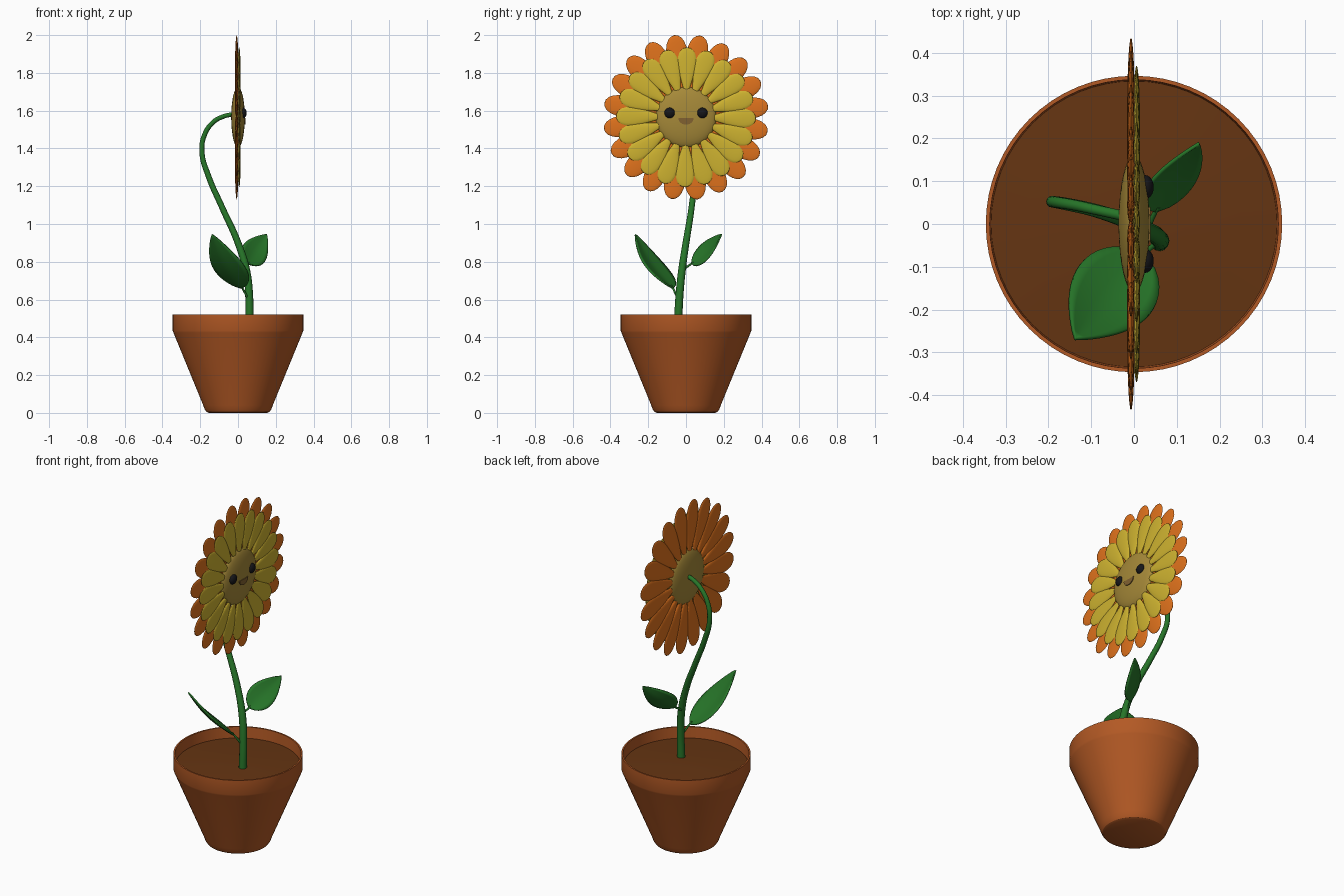
import bpy, bmesh, math
from mathutils import Vector, Matrix

if "Cube" in bpy.data.objects:
    bpy.data.objects.remove(bpy.data.objects["Cube"])

FLOWER_Z = 1.565


def material(name, rgb):
    m = bpy.data.materials.new(name)
    m.diffuse_color = (*rgb, 1)
    m.use_nodes = True
    m.node_tree.nodes["Principled BSDF"].inputs["Base Color"].default_value = m.diffuse_color
    return m


TERRACOTTA = material("terracotta", (0.45, 0.10, 0.018))
SOIL = material("soil", (0.13, 0.035, 0.006))
GREEN = material("green", (0.02, 0.18, 0.022))
YELLOW = material("yellow", (0.62, 0.45, 0.03))
ORANGE = material("orange", (0.75, 0.17, 0.012))
GOLD = material("gold", (0.38, 0.25, 0.04))
BROWN = material("brown", (0.22, 0.12, 0.03))
BLACK = material("black", (0.008, 0.008, 0.01))


def finish(name, bm, mat, angle=40):
    bmesh.ops.recalc_face_normals(bm, faces=bm.faces)
    me = bpy.data.meshes.new(name)
    bm.to_mesh(me)
    bm.free()
    me.materials.append(mat)
    ob = bpy.data.objects.new(name, me)
    bpy.context.collection.objects.link(ob)
    bpy.ops.object.select_all(action='DESELECT')
    ob.select_set(True)
    bpy.context.view_layer.objects.active = ob
    bpy.ops.object.shade_smooth_by_angle(angle=math.radians(angle))
    return ob


def lathe(name, profile, mat, angle=25):
    bm = bmesh.new()
    vs = [bm.verts.new((r, 0, z)) for r, z in profile]
    es = [bm.edges.new(p) for p in zip(vs, vs[1:])]
    bmesh.ops.spin(bm, geom=vs + es, cent=(0, 0, 0), axis=(0, 0, 1),
                   angle=math.tau, steps=64)
    bmesh.ops.remove_doubles(bm, verts=bm.verts, dist=1e-5)
    return finish(name, bm, mat, angle)


def ellipsoid(name, centre, radii, mat):
    bm = bmesh.new()
    bmesh.ops.create_uvsphere(bm, u_segments=40, v_segments=20, radius=1,
                              matrix=Matrix.Rotation(math.pi / 2, 4, 'Y'))
    bmesh.ops.scale(bm, vec=radii, verts=bm.verts)
    bmesh.ops.translate(bm, vec=centre, verts=bm.verts)
    return finish(name, bm, mat, 80)


def tube(name, points, mat):
    """Smooth round tube through (x, y, z, radius) points."""
    cu = bpy.data.curves.new(name, 'CURVE')
    cu.dimensions = '3D'
    cu.bevel_depth = 1
    cu.bevel_resolution = 4
    cu.resolution_u = 8
    cu.use_fill_caps = True
    sp = cu.splines.new('BEZIER')
    sp.bezier_points.add(len(points) - 1)
    for bp, p in zip(sp.bezier_points, points):
        bp.co, bp.radius = p[:3], p[3]
        bp.handle_left_type = bp.handle_right_type = 'AUTO'
    cu.materials.append(mat)
    ob = bpy.data.objects.new(name, cu)
    bpy.context.collection.objects.link(ob)
    return ob


def petal_ring(name, r_in, r_out, half_width, half_thick, x, start, mat, count=20):
    """Ring of flattened teardrop petals, each widening toward its tip."""
    bm = bmesh.new()
    mid, half = (r_in + r_out) / 2, (r_out - r_in) / 2
    for i in range(count):
        new = bmesh.ops.create_uvsphere(bm, u_segments=16, v_segments=14, radius=1)["verts"]
        rot = Matrix.Rotation(math.radians(start + i * 360 / count) - math.pi / 2, 4, 'X')
        for v in new:
            s = v.co.z
            p = Vector((v.co.x * half_thick, v.co.y * half_width * (1 + 0.8 * s), mid + half * s))
            v.co = rot @ p + Vector((x, 0, FLOWER_Z))
    return finish(name, bm, mat, 80)


def leaf(name, base, tip, across, width, mat):
    """Pointed, gently cupped leaf from base to tip."""
    base, tip = Vector(base), Vector(tip)
    along = tip - base
    side = Vector(across)
    side = (side - along * side.dot(along) / along.length_squared).normalized()
    up = along.cross(side).normalized()
    if up.z < 0:
        up.negate()
    nu, nv = 18, 8
    bm = bmesh.new()
    rows = []
    for i in range(nu + 1):
        u = 0.002 + 0.996 * i / nu
        w = 0.5 * width * math.sin(math.pi * u ** 0.72) ** 0.85
        row = []
        for j in range(nv + 1):
            v = 2 * j / nv - 1
            lift = 0.14 * w * abs(v) ** 1.3 - 0.06 * along.length * math.sin(math.pi * u)
            row.append(bm.verts.new(base + along * u + side * w * v + up * lift))
        rows.append(row)
    for a, b in zip(rows, rows[1:]):
        for j in range(nv):
            bm.faces.new((a[j], a[j + 1], b[j + 1], b[j]))
    ob = finish(name, bm, mat, 60)
    mod = ob.modifiers.new("thickness", 'SOLIDIFY')
    mod.thickness = 0.008
    mod.offset = 0
    return ob


# Pot and soil
lathe("pot", [(0, 0), (0.155, 0), (0.168, 0.006), (0.177, 0.02), (0.184, 0.04),
              (0.342, 0.425), (0.346, 0.435), (0.346, 0.52), (0.337, 0.52),
              (0.333, 0.44), (0, 0.43)], TERRACOTTA)
lathe("soil", [(0.335, 0.455), (0.25, 0.46), (0.12, 0.468), (0, 0.47)], SOIL, 60)

# Stem
tube("stem", [(0.06, -0.042, 0.45, 0.022), (0.06, -0.036, 0.6, 0.021),
              (0.045, -0.022, 0.75, 0.02), (0.0, 0.0, 0.9, 0.018),
              (-0.085, 0.03, 1.09, 0.016), (-0.155, 0.046, 1.25, 0.015),
              (-0.191, 0.052, 1.38, 0.0135), (-0.178, 0.05, 1.47, 0.013),
              (-0.13, 0.042, 1.54, 0.0125), (-0.075, 0.03, 1.57, 0.012),
              (-0.02, 0.018, 1.582, 0.012)], GREEN)

# Leaves with their stalks
leaf("large_leaf", (0.02, -0.07, 0.66), (-0.137, -0.268, 0.945), (0.82, -0.57, 0.05), 0.2, GREEN)
tube("large_leaf_stalk", [(0.06, -0.036, 0.585, 0.006), (0.045, -0.05, 0.62, 0.006),
                          (0.015, -0.077, 0.675, 0.005)], GREEN)
leaf("small_leaf", (0.05, 0.03, 0.79), (0.152, 0.188, 0.946), (0.68, 0.1, -0.54), 0.145, GREEN)
tube("small_leaf_stalk", [(0.032, -0.015, 0.76, 0.006), (0.04, 0.008, 0.775, 0.006),
                          (0.056, 0.04, 0.798, 0.005)], GREEN)

# Flower head, facing +x
petal_ring("outer_petals", 0.08, 0.439, 0.046, 0.009, -0.007, 8, ORANGE)
petal_ring("inner_petals", 0.10, 0.37, 0.041, 0.008, 0.006, 17, YELLOW)
ellipsoid("flower_centre", (0, 0, FLOWER_Z), (0.036, 0.16, 0.16), GOLD)

# Face
for side, name in ((-1, "left_eye"), (1, "right_eye")):
    ellipsoid(name, (0.026, side * 0.086, 1.588), (0.02, 0.028, 0.028), BLACK)

# Mouth: small half-round block
bm = bmesh.new()
arc = [(0.04 * math.cos(a), 1.56 - 0.034 * math.sin(a))
       for a in (math.pi * k / 12 for k in range(13))]
face = bm.faces.new([bm.verts.new((0.022, y, z)) for y, z in arc])
ext = bmesh.ops.extrude_face_region(bm, geom=[face])["geom"]
bmesh.ops.translate(bm, vec=(0.017, 0, 0),
                    verts=[g for g in ext if isinstance(g, bmesh.types.BMVert)])
finish("mouth", bm, BROWN)
